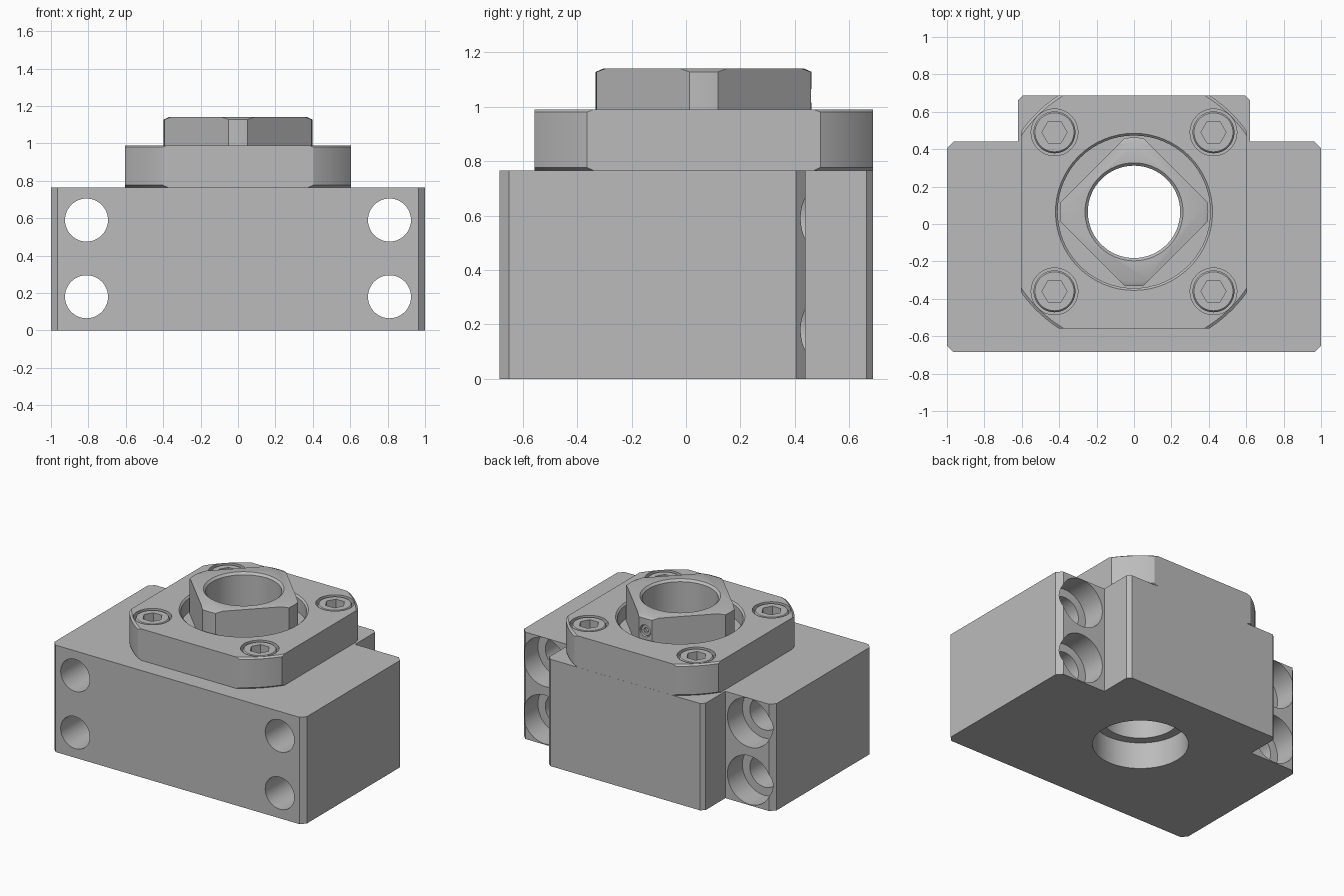
import bpy, bmesh, math
from mathutils import Matrix, Vector

if "Cube" in bpy.data.objects:
    bpy.data.objects.remove(bpy.data.objects["Cube"], do_unlink=True)

# One machined-metal colour
steel = bpy.data.materials.new("machined steel grey")
steel.use_nodes = True
GREY = (0.5, 0.5, 0.5, 1)
steel.diffuse_color = GREY
steel.node_tree.nodes["Principled BSDF"].inputs["Base Color"].default_value = GREY

AXIS_Y = 0.065   # bore axis
BODY_TOP, PLATE_TOP, NUT_TOP = 0.765, 0.99, 1.14
BORE = 0.247


def finish(name, bm):
    bmesh.ops.recalc_face_normals(bm, faces=bm.faces)
    mesh = bpy.data.meshes.new(name)
    bm.to_mesh(mesh)
    bm.free()
    mesh.materials.append(steel)
    ob = bpy.data.objects.new(name, mesh)
    bpy.context.collection.objects.link(ob)
    return ob


def prism(name, outline, z0, z1):
    bm = bmesh.new()
    face = bm.faces.new([bm.verts.new((x, y, z0)) for x, y in outline])
    top = bmesh.ops.extrude_face_region(bm, geom=[face])["geom"]
    verts = [g for g in top if isinstance(g, bmesh.types.BMVert)]
    bmesh.ops.translate(bm, verts=verts, vec=(0, 0, z1 - z0))
    return finish(name, bm)


def lathe(name, profile, origin=(0, AXIS_Y, 0), seg=64, matrix=None):
    """Closed solid turned from (radius, height) points."""
    bm = bmesh.new()
    rings = []
    for r, z in profile:
        angles = [2 * math.pi * i / seg for i in range(seg)]
        rings.append([bm.verts.new((r * math.cos(a), r * math.sin(a), z)) for a in angles])
    for low, high in zip(rings, rings[1:]):
        for i in range(seg):
            j = (i + 1) % seg
            bm.faces.new((low[i], low[j], high[j], high[i]))
    bm.faces.new(rings[0][::-1])
    bm.faces.new(rings[-1])
    move = Matrix.Translation(Vector(origin)) @ (matrix or Matrix())
    bmesh.ops.transform(bm, matrix=move, verts=bm.verts)
    return finish(name, bm)


def box(name, size, centre, turn=0):
    bm = bmesh.new()
    bmesh.ops.create_cube(bm, size=1)
    m = Matrix.Translation(centre) @ Matrix.Rotation(turn, 4, 'Z') @ Matrix.Diagonal((*size, 1))
    bmesh.ops.transform(bm, matrix=m, verts=bm.verts)
    return finish(name, bm)


def boolean(ob, cutter, operation='DIFFERENCE'):
    mod = ob.modifiers.new("cut", 'BOOLEAN')
    mod.operation, mod.solver, mod.object = operation, 'EXACT', cutter
    bpy.context.view_layer.objects.active = ob
    bpy.ops.object.modifier_apply(modifier=mod.name)
    bpy.data.objects.remove(cutter, do_unlink=True)


# Housing: T-shaped block with chamfered vertical edges
half = [(0.965, -0.685), (1, -0.65), (1, 0.405), (0.965, 0.44),
        (0.62, 0.44), (0.62, 0.663), (0.593, 0.688)]
housing = prism("housing", half + [(-x, y) for x, y in reversed(half)], 0, BODY_TOP)
boolean(housing, lathe("bore", [(BORE, -0.1), (BORE, 1)]))
boolean(housing, lathe("bottom_bore", [(0.31, -0.1), (0.31, 0.19)]))

# Counterbored mounting holes through the wings
to_back = Matrix.Rotation(-math.pi / 2, 4, 'X')
for x in (-0.81, 0.81):
    for z in (0.18, 0.59):
        boolean(housing, lathe("hole", [(0.115, -0.8), (0.115, 0.6)], (x, 0, z), 48, to_back))
        boolean(housing, lathe("counterbore", [(0.174, 0.27), (0.174, 0.6)], (x, 0, z), 48, to_back))

# Retaining plate: square trimmed by a chamfered disc
plate = box("retaining_plate", (1.21, 1.245, PLATE_TOP - BODY_TOP),
            (0, AXIS_Y, (PLATE_TOP + BODY_TOP) / 2))
disc = [(0.725, BODY_TOP - 0.002), (0.742, BODY_TOP + 0.012),
        (0.742, PLATE_TOP - 0.01), (0.725, PLATE_TOP + 0.002)]
boolean(plate, lathe("disc", disc, seg=128), 'INTERSECT')
boolean(plate, lathe("pocket", [(0.408, 0.88), (0.408, 0.978), (0.432, 1.002)]))
boolean(plate, lathe("bore", [(BORE, 0.5), (BORE, 1.2)]))

# Recessed socket-head bolts in the plate corners
bolts = []
for x in (-0.425, 0.425):
    for y in (AXIS_Y - 0.425, AXIS_Y + 0.425):
        at = (x, y, 0)
        boolean(plate, lathe("bolt_recess", [(0.125, 0.85), (0.125, 1.1)], at, 48))
        side = "left" if x > 0 else "right"
        end = "back" if y > 0 else "front"
        bolt = lathe(f"{end}_{side}_bolt", [(0.112, 0.85), (0.112, 0.976), (0.104, 0.986)], at, 48)
        boolean(bolt, lathe("socket", [(0.067, 0.91), (0.067, 1.1)], at, 6))
        bolts.append(bolt)

# Lock nut: turned collar with four diagonal flats
nut = lathe("lock_nut", [(0.397, 0.88), (0.397, 1.128), (0.37, NUT_TOP)], seg=96)
boolean(nut, box("flats", (0.63, 0.63, 1), (0, AXIS_Y, 1), math.pi / 4), 'INTERSECT')
boolean(nut, lathe("bore", [(BORE, 0.5), (BORE, 1.125), (BORE + 0.02, 1.145)]))

# Set screw in the back corner of the nut
boolean(nut, lathe("screw_hole", [(0.042, 0.36), (0.042, 0.6)], (0, AXIS_Y, 1.04), 24, to_back))
screw = lathe("set_screw", [(0.036, 0.34), (0.036, 0.385)], (0, AXIS_Y, 1.04), 24, to_back)
boolean(screw, lathe("screw_socket", [(0.02, 0.365), (0.02, 0.6)], (0, AXIS_Y, 1.04), 6, to_back))

# Smooth round walls, crisp machined edges
bpy.ops.object.select_all(action='DESELECT')
for ob in [housing, plate, nut, screw] + bolts:
    ob.select_set(True)
bpy.context.view_layer.objects.active = housing
bpy.ops.object.shade_smooth_by_angle(angle=math.radians(25))
